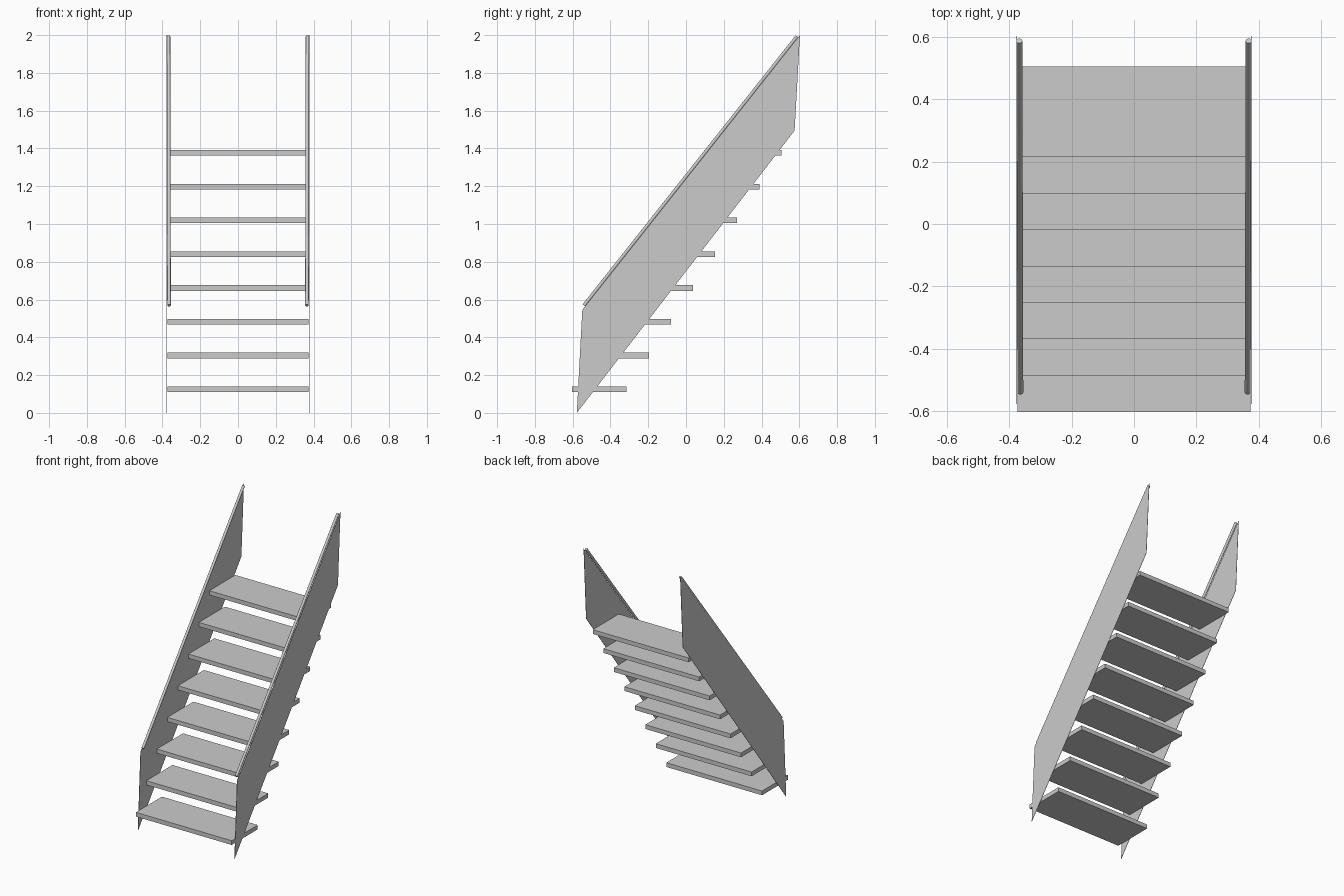
import bpy, bmesh
from mathutils import Vector

if "Cube" in bpy.data.objects:
    bpy.data.objects.remove(bpy.data.objects["Cube"])


def finish(name, bm):
    bmesh.ops.recalc_face_normals(bm, faces=bm.faces)
    me = bpy.data.meshes.new(name)
    bm.to_mesh(me)
    bm.free()
    ob = bpy.data.objects.new(name, me)
    bpy.context.collection.objects.link(ob)
    return ob


def box(name, lo, hi):
    bm = bmesh.new()
    bmesh.ops.create_cube(bm, size=1)
    for v in bm.verts:
        v.co = Vector([lo[i] + (v.co[i] + 0.5) * (hi[i] - lo[i]) for i in range(3)])
    return finish(name, bm)


def side_panel(name, x, thick, outline):
    bm = bmesh.new()
    face = bm.faces.new([bm.verts.new((x - thick / 2, y, z)) for y, z in outline])
    ext = bmesh.ops.extrude_face_region(bm, geom=[face])
    moved = [g for g in ext["geom"] if isinstance(g, bmesh.types.BMVert)]
    bmesh.ops.translate(bm, verts=moved, vec=(thick, 0, 0))
    return finish(name, bm)


def rod(name, a, b, radius):
    a, b = Vector(a), Vector(b)
    d = b - a
    bm = bmesh.new()
    bmesh.ops.create_cone(bm, cap_ends=True, segments=16, radius1=radius,
                          radius2=radius, depth=d.length)
    rot = d.to_track_quat('Z', 'Y')
    for v in bm.verts:
        v.co = rot @ v.co + (a + b) / 2
    for f in bm.faces:
        f.smooth = len(f.verts) == 4
    for e in bm.edges:
        e.smooth = all(len(f.verts) == 4 for f in e.link_faces)
    return finish(name, bm)


# Open treads
for i in range(8):
    y, z = -0.604 + i * 0.117, 0.11 + i * 0.1788
    box(f"tread_{i + 1}", (-0.374, y, z), (0.374, y + 0.29, z + 0.03))

# Thin sloping side panels with a handrail along each inner top edge
outline = [(-0.578, 0), (-0.549, 0.545), (0.603, 2.0), (0.575, 1.495)]
for side, s in (("left", -1), ("right", 1)):
    side_panel(f"side_panel_{side}", s * 0.377, 0.002, outline)
    rod(f"handrail_{side}", (s * 0.365, -0.540, 0.569), (s * 0.368, 0.588, 1.993), 0.0095)
